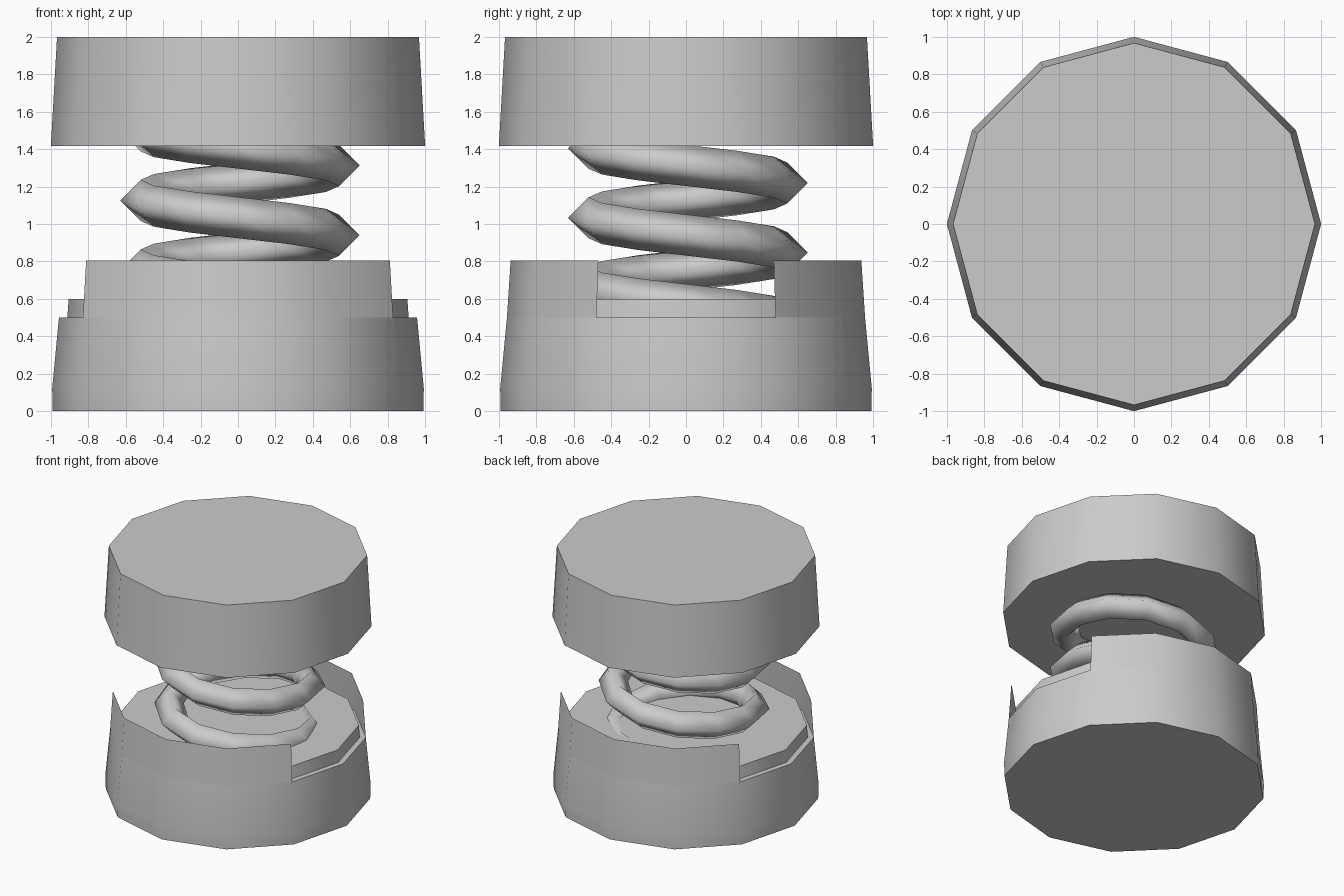
import bpy, bmesh
from math import sin, cos, pi, radians

if "Cube" in bpy.data.objects:
    bpy.data.objects.remove(bpy.data.objects["Cube"])

SIDES = 12


def circle(r, z):
    return [(r * cos(2 * pi * i / SIDES), r * sin(2 * pi * i / SIDES), z) for i in range(SIDES)]


def loft(name, sections, closed=True, smooth=40):
    """Skin a list of equal-length sections; closed ones get end caps."""
    bm = bmesh.new()
    rings = [[bm.verts.new(p) for p in s] for s in sections]
    n = len(rings[0])
    for a, b in zip(rings, rings[1:]):
        for i in range(n if closed else n - 1):
            j = (i + 1) % n
            bm.faces.new((a[i], a[j], b[j], b[i]))
    if closed:
        bm.faces.new(rings[0][::-1])
        bm.faces.new(rings[-1])
        bmesh.ops.recalc_face_normals(bm, faces=bm.faces)
    me = bpy.data.meshes.new(name)
    bm.to_mesh(me)
    bm.free()
    ob = bpy.data.objects.new(name, me)
    bpy.context.collection.objects.link(ob)
    bpy.ops.object.select_all(action='DESELECT')
    ob.select_set(True)
    bpy.context.view_layer.objects.active = ob
    bpy.ops.object.shade_smooth_by_angle(angle=radians(smooth))
    return ob


# Tapered base with a recessed step and floor
loft("base", [circle(r, z) for r, z in
              [(0.99, 0), (0.993, 0.12), (0.957, 0.5), (0.912, 0.5), (0.905, 0.6)]])

# Thin front and back walls, leaving notches at the sides
for name, first in (("back_wall", 1), ("front_wall", 7)):
    loft(name, [circle(r, z)[first:first + 5] for r, z in [(0.957, 0.5), (0.937, 0.805)]],
         closed=False)

# Tapered top cap
loft("top_cap", [circle(1.0, 1.417), circle(0.967, 2.0)])

# Left-handed coil with a diamond cross-section, ends sunk into base and cap
coil = []
for step in range(-15, 19):
    t = -2 * pi * step / SIDES
    z = 0.94 + 0.372 * step / SIDES
    section = []
    for k in range(4):
        r = 0.53 + 0.11 * cos(k * pi / 2)
        section.append((0.01 + r * cos(t), 0.01 + r * sin(t), z + 0.11 * sin(k * pi / 2)))
    coil.append(section)
loft("spring", coil, smooth=100)
